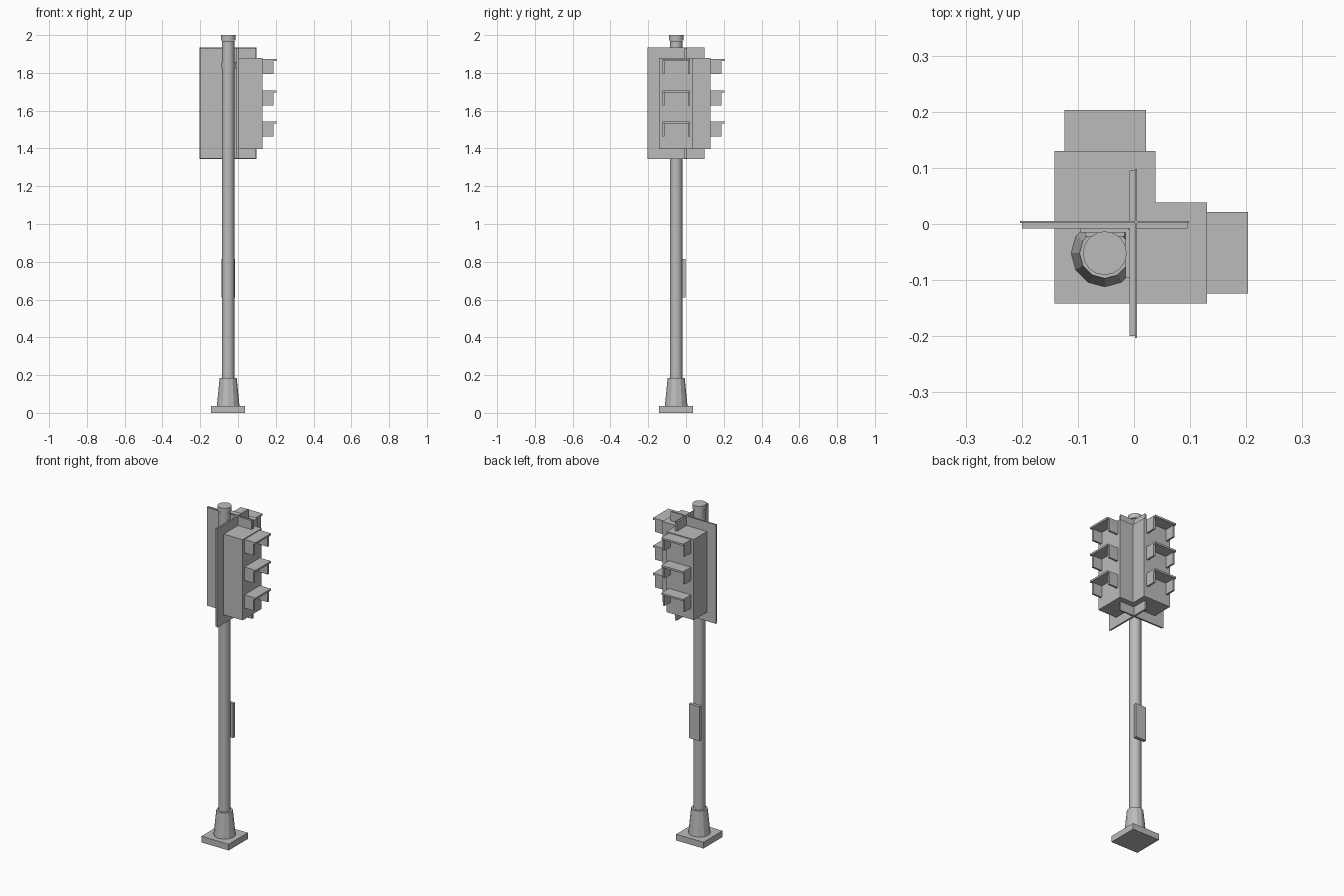
import bpy
import bmesh
import math
from mathutils import Vector

if "Cube" in bpy.data.objects:
    bpy.data.objects.remove(bpy.data.objects["Cube"])

grey = bpy.data.materials.new("mid_grey")
grey.diffuse_color = (0.5, 0.5, 0.5, 1)
grey.use_nodes = True
grey.node_tree.nodes["Principled BSDF"].inputs["Base Color"].default_value = grey.diffuse_color
CX = CY = -0.052   # pole axis


def add_object(name, bm):
    bmesh.ops.recalc_face_normals(bm, faces=bm.faces)
    mesh = bpy.data.meshes.new(name)
    bm.to_mesh(mesh)
    bm.free()
    mesh.materials.append(grey)
    ob = bpy.data.objects.new(name, mesh)
    bpy.context.collection.objects.link(ob)
    return ob


def boxes(name, extents, swap=False):
    """Join boxes given as (x0, x1, y0, y1, z0, z1); swap trades x and y."""
    bm = bmesh.new()
    for x0, x1, y0, y1, z0, z1 in extents:
        if swap:
            x0, x1, y0, y1 = y0, y1, x0, x1
        lo, hi = Vector((x0, y0, z0)), Vector((x1, y1, z1))
        for v in bmesh.ops.create_cube(bm, size=1)["verts"]:
            v.co = (lo + hi) / 2 + v.co * (hi - lo)
    return add_object(name, bm)


def tapered(name, r0, r1, z0, z1, sides, smooth=False):
    """Cylinder or cone on the pole axis."""
    bm = bmesh.new()
    bmesh.ops.create_cone(bm, cap_ends=True, segments=sides, radius1=r0,
                          radius2=r1, depth=z1 - z0)
    bmesh.ops.translate(bm, verts=bm.verts, vec=(CX, CY, (z0 + z1) / 2))
    ob = add_object(name, bm)
    if smooth:
        bpy.ops.object.select_all(action='DESELECT')
        ob.select_set(True)
        bpy.context.view_layer.objects.active = ob
        bpy.ops.object.shade_smooth_by_angle(angle=math.radians(35))


# Foot, pole and cap
boxes("base_plate", [(-0.142, 0.038, -0.142, 0.038, 0, 0.037)])
tapered("base_cone", 0.06, 0.045, 0.037, 0.185, 12)
tapered("pole", 0.033, 0.033, 0.185, 1.97, 16, True)
tapered("pole_cap", 0.039, 0.039, 1.972, 2.0, 16, True)
tapered("clamp_ring", 0.036, 0.036, 1.822, 1.857, 16, True)

# Push button box on the rear of the pole
boxes("button_box", [(-0.087, -0.017, -0.022, -0.003, 0.61, 0.815)])

# Two matching signal heads, one facing +y and one facing +x
for side, swap in (("rear", False), ("right", True)):
    boxes(side + "_clamp", [(-0.095, -0.010, -0.015, -0.006, 1.822, 1.857)], swap)
    # Backing board with a thin, slightly larger front sheet
    boxes(side + "_back_board", [(-0.200, 0.095, -0.008, 0.002, 1.346, 1.931),
                                 (-0.203, 0.098, 0.002, 0.005, 1.343, 1.934)], swap)
    boxes(side + "_housing", [(-0.142, 0.038, 0.0, 0.13, 1.397, 1.878)], swap)
    # Open visors: roof with two cheeks
    visors = []
    for top in (1.873, 1.708, 1.543):
        visors += [(-0.124, 0.021, 0.128, 0.203, top - 0.011, top),
                   (-0.124, -0.113, 0.128, 0.189, top - 0.08, top - 0.01),
                   (0.010, 0.021, 0.128, 0.189, top - 0.08, top - 0.01)]
    boxes(side + "_visors", visors, swap)
